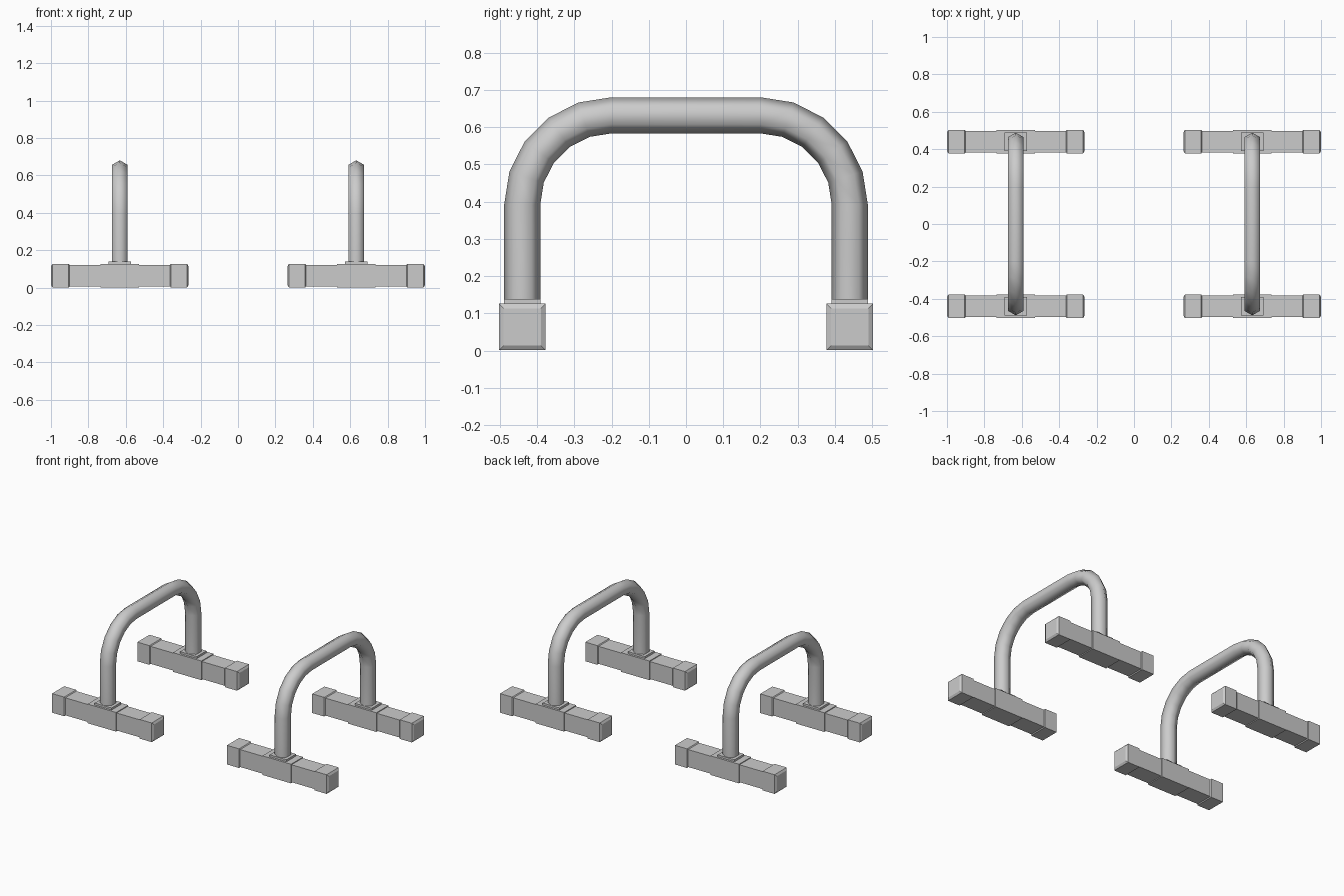
import bpy, bmesh, math
from mathutils import Vector

if "Cube" in bpy.data.objects:
    bpy.data.objects.remove(bpy.data.objects["Cube"])

grey = bpy.data.materials.new("light grey")
grey.use_nodes = True
grey.diffuse_color = (0.6, 0.6, 0.6, 1)
grey.node_tree.nodes["Principled BSDF"].inputs["Base Color"].default_value = (0.6, 0.6, 0.6, 1)

FOOT_X, FOOT_Y, FOOT_Z = 0.632, 0.44, 0.0635


def loft(name, rings, smooth=False):
    """Skin a list of equal point rings and close both ends."""
    bm = bmesh.new()
    loops = [[bm.verts.new(p) for p in ring] for ring in rings]
    n = len(loops[0])
    for a, b in zip(loops, loops[1:]):
        for i in range(n):
            j = (i + 1) % n
            bm.faces.new((a[i], a[j], b[j], b[i]))
    bm.faces.new(loops[0][::-1])
    bm.faces.new(loops[-1])
    bmesh.ops.recalc_face_normals(bm, faces=bm.faces)
    for f in bm.faces:
        f.smooth = smooth and len(f.verts) == 4
    mesh = bpy.data.meshes.new(name)
    bm.to_mesh(mesh)
    bm.free()
    mesh.materials.append(grey)
    obj = bpy.data.objects.new(name, mesh)
    bpy.context.collection.objects.link(obj)
    return obj


def square_bar(name, centre, sections):
    """Square section along x; sections are (x offset, half width)."""
    corners = ((-1, -1), (1, -1), (1, 1), (-1, 1))
    return loft(name, [[Vector(centre) + Vector((x, a * h, b * h)) for a, b in corners]
                       for x, h in sections])


def handle(name, x):
    """Six-sided tube bent in two quarter arcs."""
    radius, bend, cy, cz = 0.0485, 0.24, 0.2, 0.392
    path = [(FOOT_Y, 0.12, 0)]
    for side in (1, -1):
        for k in range(6):
            t = math.radians(18 * k if side > 0 else 90 + 18 * k)
            path.append((side * cy + bend * math.cos(t), cz + bend * math.sin(t), t))
    path.append((-FOOT_Y, 0.12, math.pi))
    rings = []
    for y, z, t in path:
        ring = []
        for i in range(6):
            a = math.radians(60 * i)
            out = radius * math.cos(a)
            ring.append((x + radius * math.sin(a), y + out * math.cos(t), z + out * math.sin(t)))
        rings.append(ring)
    return loft(name, rings, smooth=True)


for side, label in ((1, "left"), (-1, "right")):
    x = side * FOOT_X
    handle(label + "_handle", x)
    for end, place in ((-1, "front"), (1, "back")):
        base = label + "_" + place
        centre = (x, end * FOOT_Y, FOOT_Z)
        # foot bar with a slightly thicker sleeve in the middle
        square_bar(base + "_foot_bar", centre, [(-0.35, 0.057), (0.35, 0.057)])
        square_bar(base + "_sleeve", centre, [(-0.103, 0.0625), (0.103, 0.0625)])
        # chamfered end caps
        for d, tip in ((-1, "right"), (1, "left")):
            square_bar(base + "_" + tip + "_end_cap", centre,
                       [(d * 0.268, 0.057), (d * 0.273, 0.0625),
                        (d * 0.36, 0.0625), (d * 0.368, 0.050)])
        # rectangular collar where the tube enters the sleeve
        square = ((-1, -1), (1, -1), (1, 1), (-1, 1))
        loft(base + "_collar",
             [[(x + a * 0.061, end * FOOT_Y + b * 0.049, z) for a, b in square]
              for z in (0.11, 0.139)])
